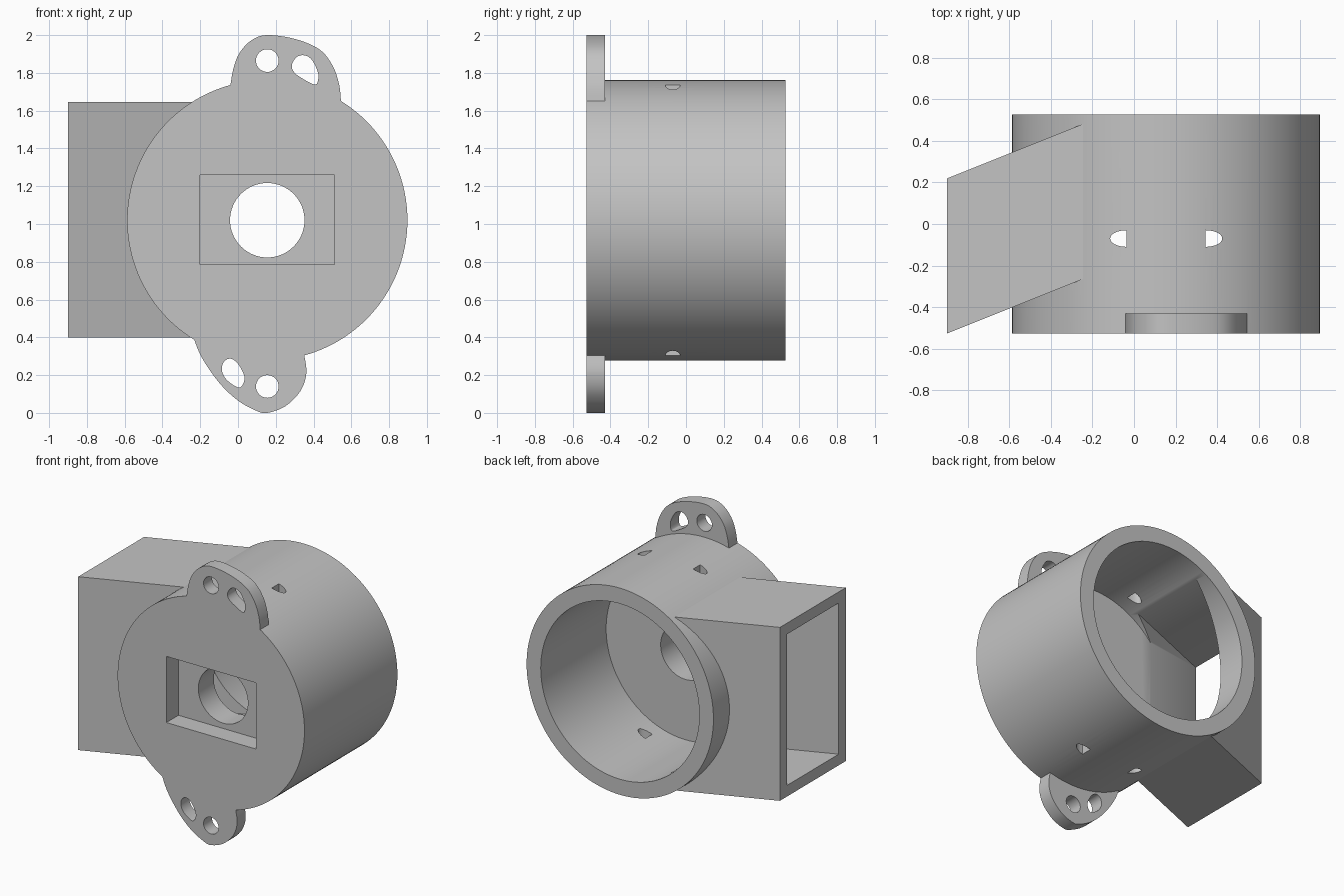
import bpy, bmesh, math
from mathutils import Vector

cube = bpy.data.objects.get("Cube")
if cube:
    bpy.data.objects.remove(cube, do_unlink=True)

grey = bpy.data.materials.new("plain grey")
grey.use_nodes = True
colour = (0.55, 0.55, 0.55, 1)
grey.diffuse_color = colour
grey.node_tree.nodes["Principled BSDF"].inputs["Base Color"].default_value = colour

CX, CZ, R = 0.155, 1.02, 0.742
FRONT, BACK, FLOOR = -0.527, 0.527, -0.215


def prism(name, points, sweep):
    """Solid made by sweeping a flat outline along a vector."""
    bm = bmesh.new()
    face = bm.faces.new([bm.verts.new(p) for p in points])
    swept = bmesh.ops.extrude_face_region(bm, geom=[face], use_keep_orig=True)
    verts = [g for g in swept["geom"] if isinstance(g, bmesh.types.BMVert)]
    bmesh.ops.translate(bm, verts=verts, vec=sweep)
    bmesh.ops.recalc_face_normals(bm, faces=bm.faces)
    mesh = bpy.data.meshes.new(name)
    bm.to_mesh(mesh)
    bm.free()
    mesh.materials.append(grey)
    ob = bpy.data.objects.new(name, mesh)
    bpy.context.collection.objects.link(ob)
    return ob


def front_prism(name, outline, y0, y1):
    return prism(name, [(x, y0, z) for x, z in outline], (0, y1 - y0, 0))


def disc(name, x, z, r, y0, y1, n=96):
    ring = [(x + r * math.cos(math.tau * i / n), z + r * math.sin(math.tau * i / n))
            for i in range(n)]
    return front_prism(name, ring, y0, y1)


def smooth(points, closed=True, steps=6):
    """Rounded curve through a few control points."""
    pts = [Vector(p) for p in points]
    n = len(pts)
    get = (lambda i: pts[i % n]) if closed else (lambda i: pts[max(0, min(n - 1, i))])
    out = []
    for i in range(n if closed else n - 1):
        a, b, c, d = (get(i + k) for k in (-1, 0, 1, 2))
        for s in range(steps):
            t = s / steps
            out.append((b * 2 + (c - a) * t + (a * 2 - b * 5 + c * 4 - d) * t * t
                        + (b * 3 - a - c * 3 + d) * t ** 3) / 2)
    return out if closed else out + [pts[-1]]


def combine(target, tool, operation):
    mod = target.modifiers.new(operation.lower(), "BOOLEAN")
    mod.operation, mod.solver, mod.object = operation, "EXACT", tool
    bpy.context.view_layer.update()
    graph = bpy.context.evaluated_depsgraph_get()
    mesh = bpy.data.meshes.new_from_object(target.evaluated_get(graph))
    target.modifiers.clear()
    target.data = mesh
    bpy.data.objects.remove(tool, do_unlink=True)


def duct(name, x0, x1, wall):
    """Slanted box that leans backward toward the drum."""
    lo, hi = 0.4 + wall, 1.645 - wall

    def y(x, edge):
        return edge + 0.4 * (x + 0.9)

    front, back = FRONT + wall, 0.22 - wall
    base = [(x0, y(x0, front), lo), (x1, y(x1, front), lo),
            (x1, y(x1, back), lo), (x0, y(x0, back), lo)]
    return prism(name, base, (0, 0, hi - lo))


# Drum with side duct
body = disc("fan_housing", CX, CZ, R, FRONT, BACK, 128)
combine(body, duct("duct_shell", -0.9, -0.2, 0), "UNION")

# Mounting ears, closed off inside the drum
top_ear = smooth([(-0.04, 1.735), (-0.025, 1.82), (0.005, 1.9), (0.065, 1.968), (0.15, 2.0),
                  (0.3, 1.98), (0.43, 1.925), (0.5, 1.84), (0.535, 1.74), (0.545, 1.65)], False)
low_ear = smooth([(-0.235, 0.395), (-0.19, 0.29), (-0.1, 0.16), (0, 0.065), (0.1, 0.01),
                  (0.155, 0), (0.25, 0.035), (0.33, 0.115), (0.362, 0.21), (0.35, 0.31)], False)
for outline, inner in ((top_ear, 1.5), (low_ear, 0.55)):
    outline += [(outline[-1][0] - 0.05, inner), (outline[0][0] + 0.1, inner)]
    combine(body, front_prism("ear", outline, FRONT, -0.43), "UNION")

# Hollow drum, duct passage, front pocket and centre hole
combine(body, disc("cavity", CX, CZ, 0.63, FLOOR, 1, 128), "DIFFERENCE")
combine(body, duct("passage", -1.0, -0.15, 0.08), "DIFFERENCE")
pocket = [(-0.2, 0.785), (0.51, 0.785), (0.51, 1.26), (-0.2, 1.26)]
combine(body, front_prism("pocket", pocket, -0.7, -0.39), "DIFFERENCE")
combine(body, disc("centre_hole", CX, CZ, 0.197, -0.7, -0.1, 64), "DIFFERENCE")

# Round and free-form ear holes
for z in (1.865, 0.14):
    combine(body, disc("screw_hole", CX, z, 0.06, -0.7, -0.3, 32), "DIFFERENCE")
top_slot = [(0.285, 1.84), (0.31, 1.883), (0.35, 1.893), (0.39, 1.87), (0.424, 1.8),
            (0.42, 1.748), (0.4, 1.74), (0.35, 1.765), (0.3, 1.8)]
low_slot = [(-0.085, 0.225), (-0.075, 0.27), (-0.04, 0.287), (0, 0.26), (0.033, 0.195),
            (0.025, 0.15), (0, 0.135), (-0.06, 0.175)]
for outline in (top_slot, low_slot):
    combine(body, front_prism("slot", smooth(outline), -0.7, -0.3), "DIFFERENCE")

# Half-oval slits through the top and bottom of the drum
for side in (-1, 1):
    arc = [(CX + side * (0.19 + 0.08 * math.cos(a)), -0.07 + 0.04 * math.sin(a), 0.1)
           for a in (math.pi * (i / 16 - 0.5) for i in range(17))]
    combine(body, prism("slit", arc, (0, 0, 1.8)), "DIFFERENCE")

bpy.ops.object.select_all(action="DESELECT")
body.select_set(True)
bpy.context.view_layer.objects.active = body
bpy.ops.object.shade_smooth_by_angle(angle=math.radians(30))
